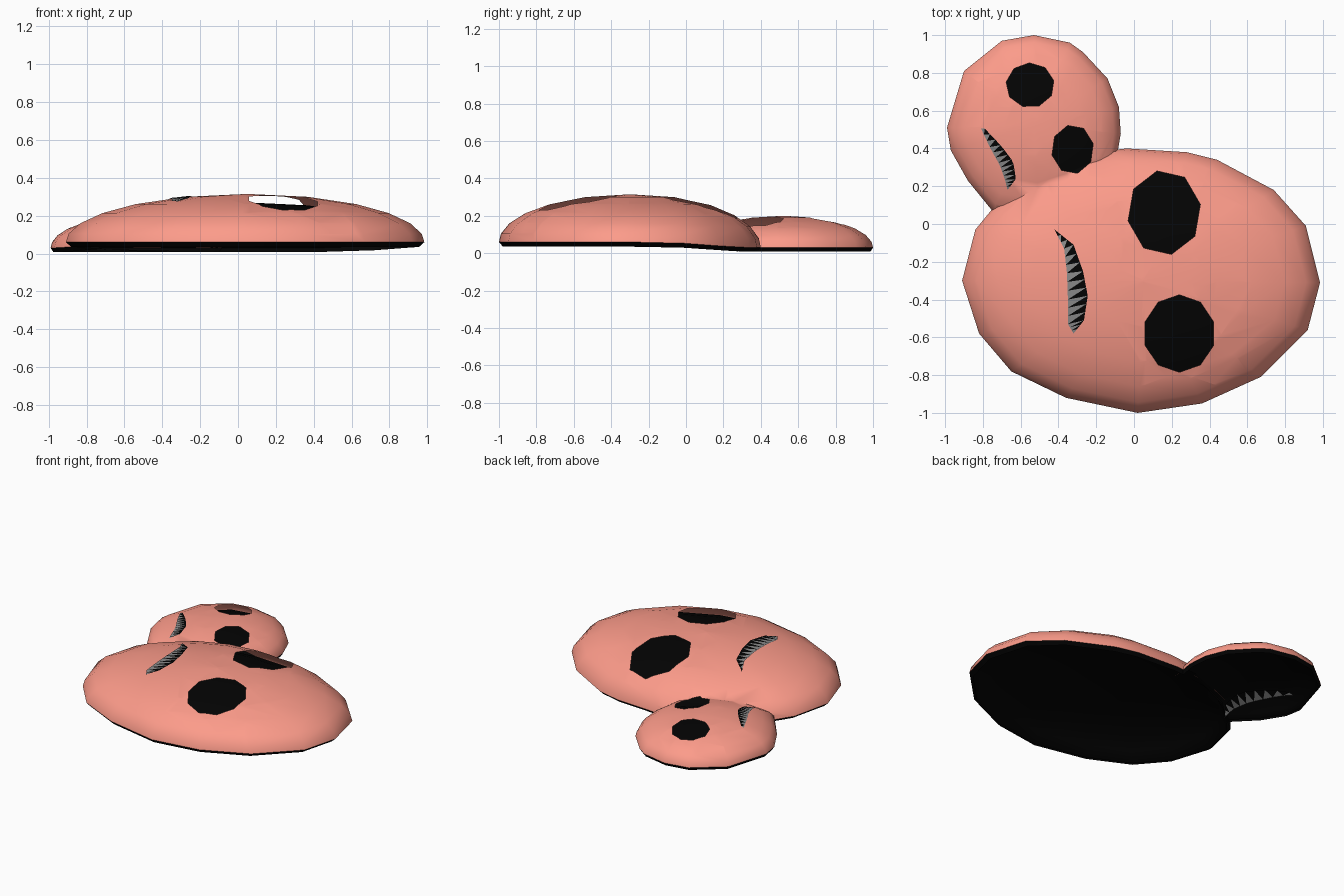
import bpy, bmesh, math
from mathutils import Vector

if "Cube" in bpy.data.objects:
    bpy.data.objects.remove(bpy.data.objects["Cube"])

# Plan outlines (counter-clockwise), centre and top height
BIG = dict(c=(.05, -.3), top=.315, pts=[
    (.985, -.31), (.91, -.01), (.74, .18), (.44, .34), (.28, .38), (-.04, .40), (-.3, .37),
    (-.55, .26), (-.75, .08), (-.84, -.03), (-.91, -.3), (-.82, -.58), (-.65, -.78),
    (-.36, -.92), (.02, -1), (.36, -.95), (.67, -.81), (.92, -.56)])
SMALL = dict(c=(-.53, .52), top=.2, pts=[
    (-.07, .48), (-.08, .62), (-.14, .77), (-.27, .91), (-.34, .96), (-.53, 1), (-.7, .97),
    (-.9, .81), (-.99, .51), (-.97, .39), (-.88, .23), (-.75, .07), (-.5, .03), (-.25, .11),
    (-.1, .3)])
# Eye openings: centre, radii, sides, turn
EYES = [(.16, .06, .195, .225, 8, .25), (.24, -.58, .19, .205, 10, .5),
        (-.55, .735, .128, .118, 9, .3), (-.325, .395, .112, .13, 8, .3)]
ANGLES = [90, 80, 67, 53, 38, 20]


def material(name, rgb):
    m = bpy.data.materials.new(name)
    m.diffuse_color = (*rgb, 1)
    m.use_nodes = True
    m.node_tree.nodes["Principled BSDF"].inputs["Base Color"].default_value = m.diffuse_color
    return m


SKIN = material("salmon", (.98, .33, .255))
BLACK = material("black", (.001, .001, .001))
GREY = material("grey", (.25, .25, .25))


def slope(y, front, back):
    t = min(1, max(0, (y + .1) / .4))
    return front + (back - front) * t


def dome_height(b, x, y):
    r = 0
    c = Vector(b["c"])
    for p, q in zip(b["pts"], b["pts"][1:] + b["pts"][:1]):
        n = Vector((q[1] - p[1], p[0] - q[0]))
        r = max(r, n.dot(Vector((x, y)) - c) / n.dot(Vector(p) - c))
    rim = slope(y, .06, .03)
    return rim + (b["top"] - rim) * math.sqrt(max(0, 1 - r * r))


def height(x, y):
    return max(dome_height(BIG, x, y), dome_height(SMALL, x, y))


def add_object(name, bm, mats):
    me = bpy.data.meshes.new(name)
    bm.to_mesh(me)
    bm.free()
    for m in mats:
        me.materials.append(m)
    o = bpy.data.objects.new(name, me)
    bpy.context.collection.objects.link(o)
    return o


def ring(bm, b, scale, zfun):
    cx, cy = b["c"]
    xy = [(cx + (x - cx) * scale, cy + (y - cy) * scale) for x, y in b["pts"]]
    return [bm.verts.new((x, y, zfun(x, y))) for x, y in xy]


def solid_dome(name, b, drop, lip):
    # Closed dome: optional inset lip, rings to the top, fan caps
    bm = bmesh.new()

    def z(x, y):
        return max(slope(y, .06, .03), dome_height(b, x, y) - drop)
    rings = [ring(bm, b, math.sin(math.radians(a)), z) for a in ANGLES]
    if lip:
        rings.insert(0, ring(bm, b, .97, lambda x, y: slope(y, .035, .008)))
    n = len(b["pts"])
    for lo, hi in zip(rings, rings[1:]):
        for i in range(n):
            j = (i + 1) % n
            bm.faces.new((lo[i], lo[j], hi[j], hi[i]))
    cx, cy = b["c"]
    top = bm.verts.new((cx, cy, z(cx, cy)))
    base = bm.verts.new((cx, cy, sum(v.co.z for v in rings[0]) / n))
    for i in range(n):
        j = (i + 1) % n
        bm.faces.new((rings[-1][i], rings[-1][j], top))
        bm.faces.new((rings[0][j], rings[0][i], base))
    return add_object(name, bm, [])


def joined_domes(drop, lip):
    # Union of both domes, opened underneath
    a = solid_dome("large_part", BIG, drop, lip)
    b = solid_dome("small_part", SMALL, drop, lip)
    mod = a.modifiers.new("join", 'BOOLEAN')
    mod.operation = 'UNION'
    mod.solver = 'EXACT'
    mod.object = b
    bpy.context.view_layer.update()
    bm = bmesh.new()
    bm.from_object(a, bpy.context.evaluated_depsgraph_get())
    for o in (a, b):
        bpy.data.objects.remove(o)
    bm.normal_update()
    bmesh.ops.delete(bm, geom=[f for f in bm.faces if f.normal.z < -.9], context='FACES')
    return bm


def cut_hole(bm, cx, cy, rx, ry, sides, turn):
    # Slice the sheet along each side of the opening, then drop the inside
    poly = [Vector((cx + rx * math.cos(math.tau * (i + turn) / sides),
                    cy + ry * math.sin(math.tau * (i + turn) / sides), 0)) for i in range(sides)]
    planes = [(p, Vector((q.y - p.y, p.x - q.x, 0)).normalized())
              for p, q in zip(poly, poly[1:] + poly[:1])]

    def touches(f):
        xs = [v.co.x for v in f.verts]
        ys = [v.co.y for v in f.verts]
        return (min(xs) < cx + rx and max(xs) > cx - rx and
                min(ys) < cy + ry and max(ys) > cy - ry)
    for p, n in planes:
        fs = [f for f in bm.faces if touches(f)]
        geom = list({e for f in fs for e in f.edges}) + list({v for f in fs for v in f.verts}) + fs
        bmesh.ops.bisect_plane(bm, geom=geom, plane_co=p, plane_no=n, dist=1e-5)
    inside = [f for f in bm.faces
              if all((f.calc_center_median() - p).dot(n) < 0 for p, n in planes)]
    bmesh.ops.delete(bm, geom=inside, context='FACES')


def smooth(o, angle):
    bpy.ops.object.select_all(action='DESELECT')
    o.select_set(True)
    bpy.context.view_layer.objects.active = o
    bpy.ops.object.shade_smooth_by_angle(angle=math.radians(angle))


def mouth(name, left, right, zfun, n):
    # Zigzag strip of grey and black slivers
    def sample(pts, t):
        s = t * (len(pts) - 1)
        i = min(int(s), len(pts) - 2)
        return Vector(pts[i]).lerp(Vector(pts[i + 1]), s - i)
    bm = bmesh.new()
    rungs = []
    for i in range(n + 1):
        pair = [sample(s, i / n) for s in (left, right)]
        rungs.append([bm.verts.new((p.x, p.y, zfun(p.x, p.y))) for p in pair])
    for (a, b), (c, d) in zip(rungs, rungs[1:]):
        for k, tri in enumerate(((a, c, b), (b, c, d))):
            bm.faces.new(tri).material_index = k
    add_object(name, bm, [GREY, BLACK])


# Salmon shell with eye openings
bm = joined_domes(0, False)
for eye in EYES:
    cut_hole(bm, *eye)
smooth(add_object("shell", bm, [SKIN]), 60)

# Black lining under the shell, with a shallow lip below the rim
smooth(add_object("lining", joined_domes(.045, True), [BLACK]), 60)

# Mouths: left and right edges from tip to tip
LARGE_MOUTH = ([(-.42, -.03), (-.37, -.13), (-.355, -.26), (-.35, -.4), (-.35, -.53), (-.32, -.58)],
               [(-.42, -.03), (-.32, -.11), (-.27, -.25), (-.245, -.38), (-.265, -.51), (-.32, -.58)])
SMALL_MOUTH = ([(-.81, .505), (-.76, .4), (-.71, .31), (-.685, .24), (-.67, .18)],
               [(-.79, .505), (-.70, .41), (-.64, .33), (-.625, .24), (-.67, .18)])
mouth("large_mouth", *LARGE_MOUTH, lambda x, y: height(x, y) + .003, 15)
mouth("small_mouth", *SMALL_MOUTH, lambda x, y: height(x, y) + .003, 13)
# Back of the small mouth showing through the lining underneath
wide = [[(-.75 + (x + .71) * 1.4, .31 + (y - .34) * 1.4) for x, y in s] for s in SMALL_MOUTH]
mouth("small_mouth_back", *wide, lambda x, y: max(.03, dome_height(SMALL, x, y) - .06), 9)
